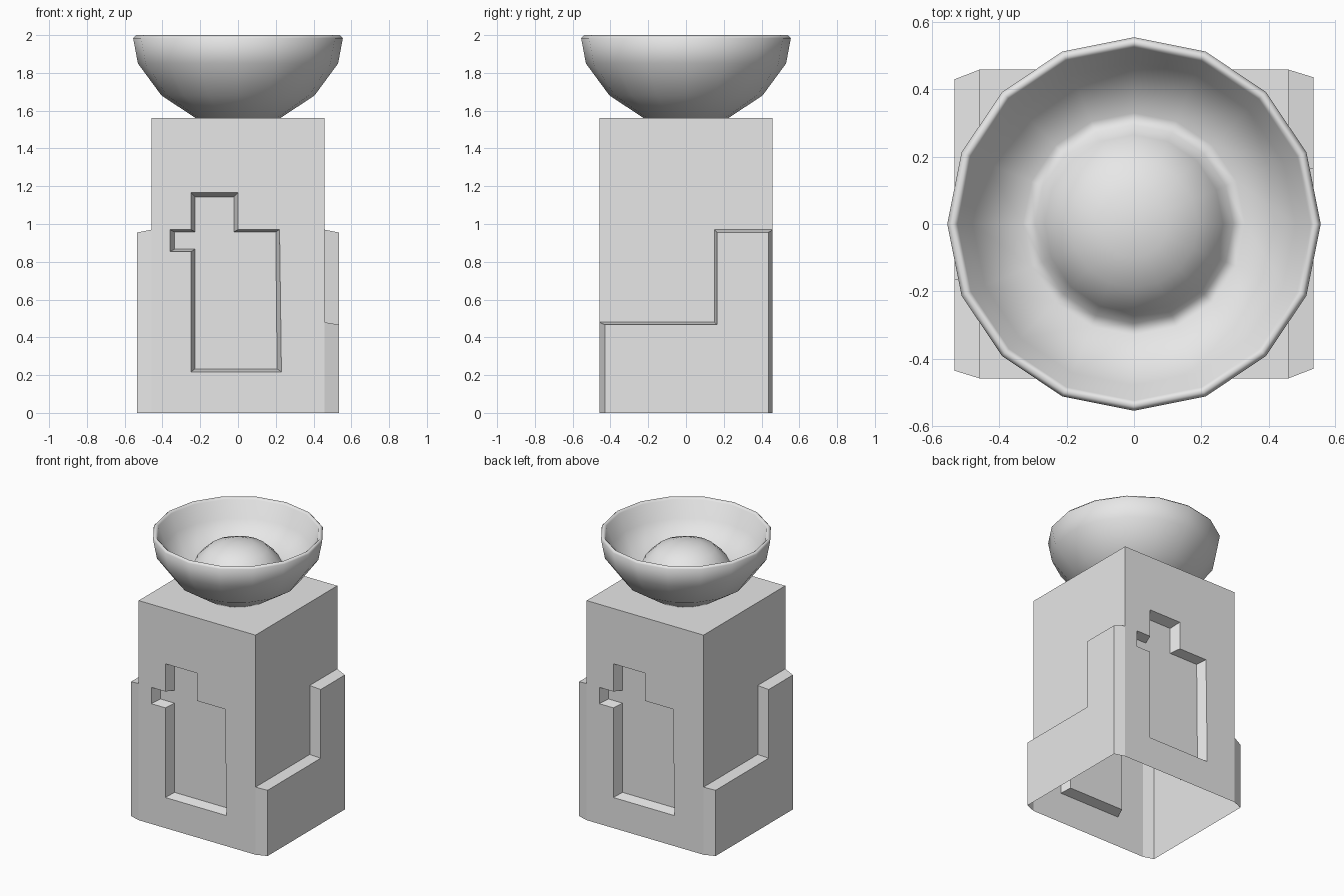
import bpy, bmesh, math
from mathutils import Matrix

cube = bpy.data.objects.get("Cube")
if cube:
    bpy.data.objects.remove(cube, do_unlink=True)

# One plain grey for everything
grey = bpy.data.materials.new("plain_grey")
grey.use_nodes = True
grey.diffuse_color = (0.8, 0.8, 0.8, 1)
grey.node_tree.nodes["Principled BSDF"].inputs["Base Color"].default_value = (0.8, 0.8, 0.8, 1)


def finish(bm, name):
    bmesh.ops.remove_doubles(bm, verts=bm.verts[:], dist=0.0005)
    bmesh.ops.recalc_face_normals(bm, faces=bm.faces[:])
    mesh = bpy.data.meshes.new(name)
    bm.to_mesh(mesh)
    bm.free()
    mesh.materials.append(grey)
    obj = bpy.data.objects.new(name, mesh)
    bpy.context.collection.objects.link(obj)
    return obj


HALF, TOP, LOW, HIGH = 0.459, 1.56, 0.48, 0.97
RECESS, BULGE = 0.07, 0.075

# Recess outline on the front wall (x, z), at the surface and at its floor
recess_rim = [(-.249, 1.167), (0, 1.167), (0, HIGH), (.22, HIGH), (.23, .217),
              (-.249, .217), (-.249, .854), (-.36, .854), (-.36, HIGH), (-.249, HIGH)]
recess_floor = [(-.227, 1.143), (-.022, 1.143), (-.022, .958), (.2, .958), (.207, .233),
                (-.227, .233), (-.227, .867), (-.336, .867), (-.336, .958), (-.227, .958)]

# Stepped panel on the side wall (y, z), at the wall and at its outer face
panel_base = [(-HALF, 0), (-HALF, LOW), (.15, LOW), (.15, HIGH), (HALF, HIGH), (HALF, 0)]
panel_face = [(-.43, 0), (-.43, .467), (.165, .467), (.165, .955), (.436, .955), (.436, 0)]

bm = bmesh.new()


def add_face(points):
    bm.faces.new([bm.verts.new(p) for p in points])


def front(points, depth=0):
    return [(x, depth - HALF, z) for x, z in points]


def side(points, out=0):
    return [(HALF + out, y, z) for y, z in points]


def bevel(a, b):
    for i in range(len(a) - 1):
        add_face([a[i], a[i + 1], b[i + 1], b[i]])


# Front wall, split in two around the recess
r = recess_rim
left_edge = [(-HALF, 0), (-HALF, HIGH), (-HALF, TOP)]
right_edge = [(HALF, TOP), (HALF, LOW), (HALF, 0)]
add_face(front(left_edge + [r[0]] + r[:4:-1]))
add_face(front([left_edge[0]] + r[5::-1] + [left_edge[2]] + right_edge))
rim, floor = front(recess_rim), front(recess_floor, RECESS)
bevel(rim + rim[:1], floor + floor[:1])
add_face(floor)

# Side wall above the panel, then the raised panel
add_face(side(panel_base[1:5] + [(HALF, TOP), (-HALF, TOP)]))
base, face = side(panel_base), side(panel_face, BULGE)
bevel(base, face)
add_face(face)

# Back and other side are the same half turned around; the underside is open
turned = bmesh.ops.duplicate(bm, geom=bm.verts[:] + bm.edges[:] + bm.faces[:])
bmesh.ops.rotate(bm, matrix=Matrix.Rotation(math.pi, 3, 'Z'),
                 verts=[g for g in turned["geom"] if isinstance(g, bmesh.types.BMVert)])
add_face([(sx * HALF, sy * HALF, TOP) for sx, sy in ((-1, -1), (1, -1), (1, 1), (-1, 1))])
finish(bm, "pedestal")

# Sixteen-sided bowl with a domed middle
profile = [(0, 1.53), (.2, 1.545), (.405, 1.68), (.53, 1.85), (.555, 1.984), (.54, 2.0),
           (.525, 1.985), (.48, 1.87), (.33, 1.73), (.295, 1.74), (.265, 1.81),
           (.19, 1.88), (.1, 1.915), (0, 1.925)]
bm = bmesh.new()
verts = [bm.verts.new((x, 0, z)) for x, z in profile]
edges = [bm.edges.new(pair) for pair in zip(verts, verts[1:])]
bmesh.ops.spin(bm, geom=verts + edges, cent=(0, 0, 0), axis=(0, 0, 1),
               angle=math.tau, steps=16, use_duplicate=False)
bowl = finish(bm, "bowl")
bowl.data.shade_smooth()
